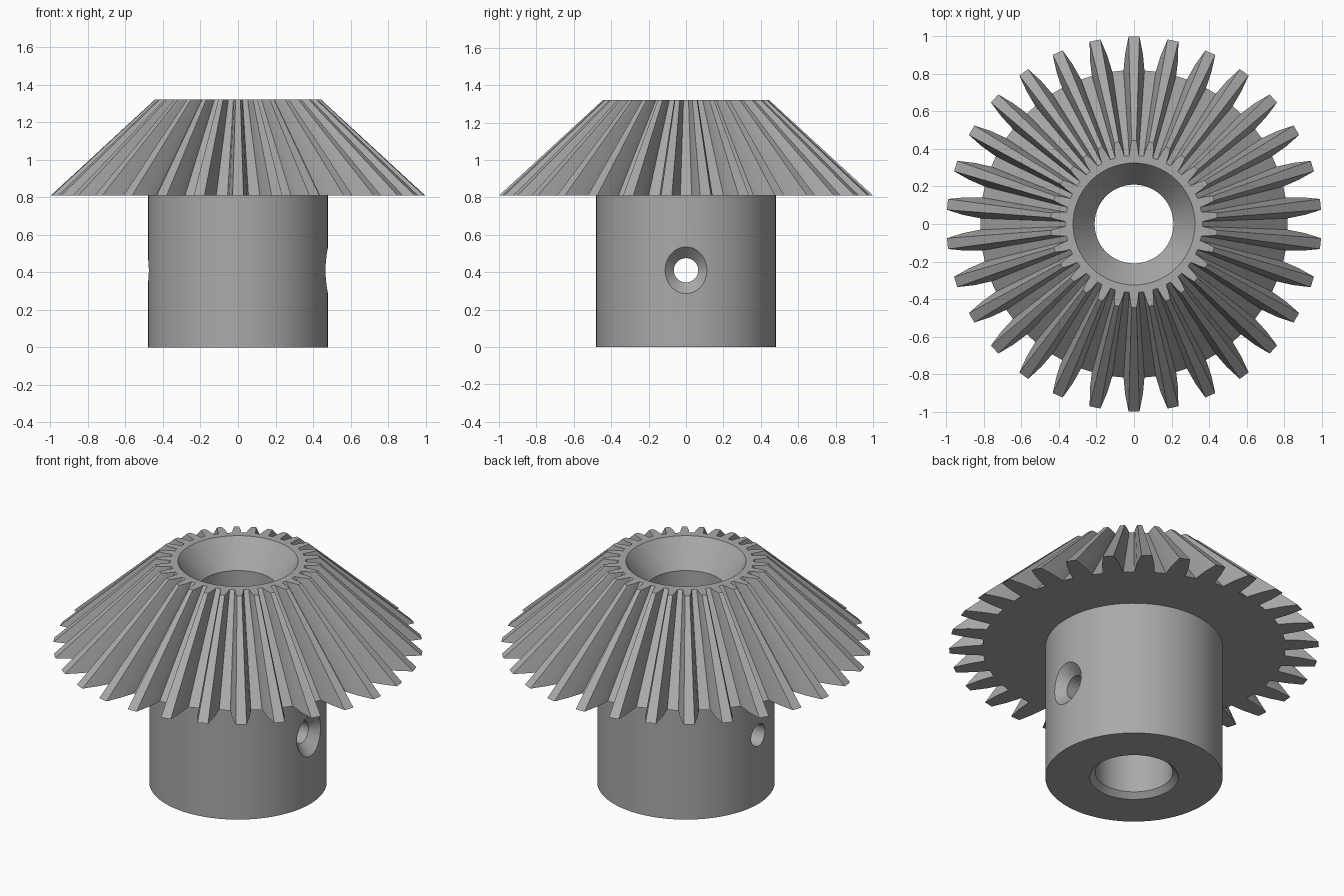
import bpy, bmesh, math
from mathutils import Matrix

if "Cube" in bpy.data.objects:
    bpy.data.objects.remove(bpy.data.objects["Cube"], do_unlink=True)

TEETH = 30
Z_BACK, Z_TOP = 0.81, 1.32      # toothed crown
TOP_SCALE = 0.445               # teeth taper towards the cone apex
HUB_RADIUS = 0.48
BORE = 0.21

steel = bpy.data.materials.new("grey steel")
steel.use_nodes = True
grey = (0.4, 0.4, 0.4, 1)
steel.diffuse_color = grey
steel.node_tree.nodes["Principled BSDF"].inputs["Base Color"].default_value = grey


def make_object(name, bm):
    bmesh.ops.recalc_face_normals(bm, faces=bm.faces)
    mesh = bpy.data.meshes.new(name)
    bm.to_mesh(mesh)
    bm.free()
    mesh.materials.append(steel)
    obj = bpy.data.objects.new(name, mesh)
    bpy.context.collection.objects.link(obj)
    return obj


def loft(name, rings, matrix=Matrix()):
    """Skin a stack of equal-length point rings and cap both ends."""
    bm = bmesh.new()
    loops = [[bm.verts.new(matrix @ Matrix.Translation(p).to_translation()) for p in ring]
             for ring in rings]
    for low, high in zip(loops, loops[1:]):
        n = len(low)
        for i in range(n):
            j = (i + 1) % n
            bm.faces.new((low[i], low[j], high[j], high[i]))
    bm.faces.new(loops[0][::-1])
    bm.faces.new(loops[-1])
    return make_object(name, bm)


def turned(name, profile, segments=96, matrix=Matrix()):
    """Solid of revolution about z from (radius, height) pairs."""
    steps = [math.tau * i / segments for i in range(segments)]
    rings = [[(r * math.cos(a), r * math.sin(a), z) for a in steps] for r, z in profile]
    return loft(name, rings, matrix)


def combine(target, tool, operation):
    mod = target.modifiers.new(operation.lower(), 'BOOLEAN')
    mod.operation = operation
    mod.solver = 'EXACT'
    mod.object = tool
    tool.hide_render = True
    bpy.context.view_layer.objects.active = target
    bpy.ops.object.modifier_apply(modifier=mod.name)
    bpy.data.objects.remove(tool, do_unlink=True)


# Toothed crown: one tooth outline repeated round the axis, tapered upwards
flank = [(0.068, 0.82), (0.052, 0.91), (0.029, 1.0)]
tooth = [(-a, r) for a, r in flank] + flank[::-1]
outline = []
for k in range(TEETH):
    centre = math.pi / 2 + math.tau * k / TEETH
    outline += [(r * math.cos(centre + a), r * math.sin(centre + a)) for a, r in tooth]
gear = loft("bevel_gear", [[(x * s, y * s, z) for x, y in outline]
                           for s, z in ((1, Z_BACK), (TOP_SCALE, Z_TOP))])

# Hub
combine(gear, turned("hub", [(HUB_RADIUS, 0), (HUB_RADIUS, Z_BACK + 0.1)]), 'UNION')

# Shaft bore with a small lower chamfer and a deep upper countersink
bore = turned("bore_cutter", [(BORE + 0.06, -0.03), (BORE, 0.03), (BORE, 1.165),
                              (0.325, Z_TOP), (0.362, Z_TOP + 0.05)])
combine(gear, bore, 'DIFFERENCE')

# Cross hole through the hub, countersunk on the left (+x) side
sideways = Matrix.Translation((0, 0, 0.41)) @ Matrix.Rotation(math.pi / 2, 4, 'Y')
pin = turned("pin_hole_cutter", [(0.065, -0.6), (0.065, 0.42), (0.165, 0.52)], 48, sideways)
combine(gear, pin, 'DIFFERENCE')

# Smooth round walls, crisp edges
bpy.ops.object.select_all(action='DESELECT')
gear.select_set(True)
bpy.context.view_layer.objects.active = gear
bpy.ops.object.shade_smooth_by_angle(angle=math.radians(20))
